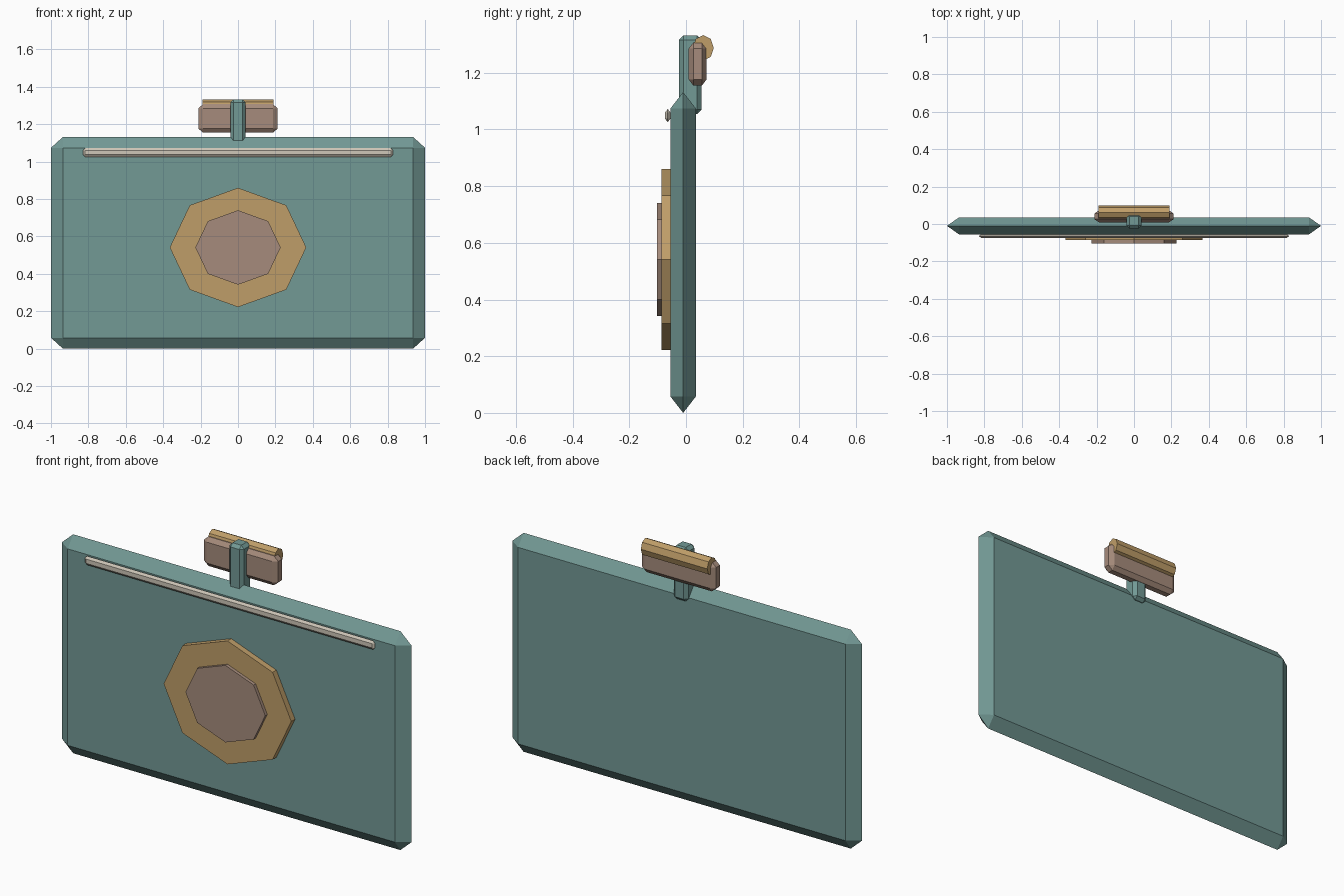
import bpy, bmesh
from math import pi, sin, cos
from itertools import product

if "Cube" in bpy.data.objects:
    bpy.data.objects.remove(bpy.data.objects["Cube"])


def material(name, rgb):
    m = bpy.data.materials.new(name)
    m.diffuse_color = (*rgb, 1)
    m.use_nodes = True
    m.node_tree.nodes["Principled BSDF"].inputs["Base Color"].default_value = m.diffuse_color
    return m


TEAL = material("teal", (0.17, 0.32, 0.30))
GOLD = material("gold", (0.52, 0.34, 0.14))
ROSE = material("rose", (0.38, 0.26, 0.20))
CREAM = material("cream", (0.62, 0.57, 0.48))


def finish(bm, name, mat):
    bmesh.ops.recalc_face_normals(bm, faces=bm.faces)
    me = bpy.data.meshes.new(name)
    bm.to_mesh(me)
    bm.free()
    me.materials.append(mat)
    ob = bpy.data.objects.new(name, me)
    bpy.context.collection.objects.link(ob)
    return ob


def chamfer_box(name, mat, centre, half, bevel):
    """Box with every edge chamfered, with a separate bevel width per axis."""
    bm = bmesh.new()
    for signs in product((-1, 1), repeat=3):
        for axis in range(3):
            bm.verts.new([centre[i] + signs[i] * (half[i] - (0 if i == axis else bevel[i]))
                          for i in range(3)])
    bmesh.ops.remove_doubles(bm, verts=bm.verts, dist=1e-5)
    bmesh.ops.convex_hull(bm, input=bm.verts)
    bmesh.ops.dissolve_limit(bm, angle_limit=0.01, verts=bm.verts, edges=bm.edges)
    return finish(bm, name, mat)


def octagon_prism(name, mat, axis, centre, radii, start, end):
    """Eight-sided prism along x or y; centre and radii are (across, z)."""
    bm = bmesh.new()
    ring = []
    for k in range(8):
        a = k * pi / 4
        u, z = centre[0] + radii[0] * cos(a), centre[1] + radii[1] * sin(a)
        ring.append(bm.verts.new((start, u, z) if axis == "x" else (u, start, z)))
    face = bm.faces.new(ring)
    ext = bmesh.ops.extrude_face_region(bm, geom=[face], use_keep_orig=True)
    d = end - start
    bmesh.ops.translate(bm, vec=(d, 0, 0) if axis == "x" else (0, d, 0),
                        verts=[v for v in ext["geom"] if isinstance(v, bmesh.types.BMVert)])
    return finish(bm, name, mat)


# Main panel: chamfers meet in a ridge around the rim
chamfer_box("panel", TEAL, (0, -0.010, 0.566), (1.0, 0.045, 0.566), (0.064, 0.045, 0.058))

# Thin trim bar near the top of the front face
chamfer_box("trim_bar", CREAM, (0, -0.0645, 1.049), (0.83, 0.0095, 0.023), (0.012, 0.0095, 0.012))

# Stacked octagonal medallion
octagon_prism("medallion_rim", GOLD, "y", (0, 0.541), (0.365, 0.319), -0.050, -0.086)
octagon_prism("medallion_centre", ROSE, "y", (0, 0.541), (0.228, 0.199), -0.080, -0.103)

# Clasp on the top edge: post, block and roll
chamfer_box("clasp_post", TEAL, (0, 0.015, 1.193), (0.041, 0.040, 0.139), (0.016, 0.016, 0.016))
chamfer_box("clasp_block", ROSE, (0, 0.041, 1.231), (0.212, 0.032, 0.076), (0.025, 0.017, 0.022))
octagon_prism("clasp_roll", GOLD, "x", (0.061, 1.288), (0.037, 0.045), -0.19, 0.19)
